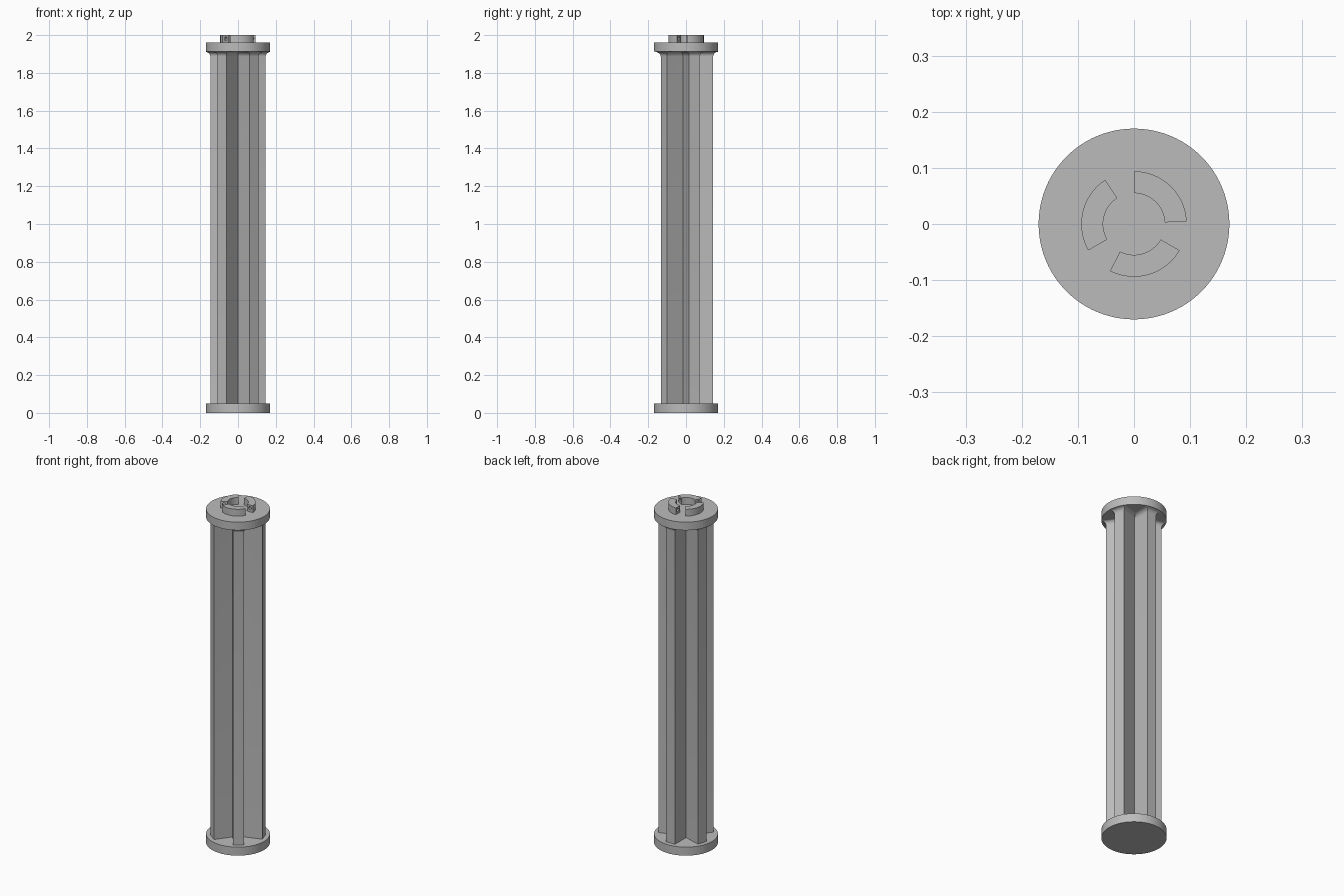
import bpy, bmesh
from math import sin, cos, pi, radians
from mathutils import Vector, Matrix

if "Cube" in bpy.data.objects:
    bpy.data.objects.remove(bpy.data.objects["Cube"])

GREY = (0.5, 0.5, 0.5, 1)
grey = bpy.data.materials.new("plain grey")
grey.use_nodes = True
grey.diffuse_color = GREY
grey.node_tree.nodes["Principled BSDF"].inputs["Base Color"].default_value = GREY

DISC_R = 0.17
FINS, FIN_R, FIN_W = 5, 0.144, 0.029


def finish(name, bm, smooth=True):
    bmesh.ops.recalc_face_normals(bm, faces=bm.faces)
    mesh = bpy.data.meshes.new(name)
    bm.to_mesh(mesh)
    bm.free()
    mesh.materials.append(grey)
    ob = bpy.data.objects.new(name, mesh)
    bpy.context.collection.objects.link(ob)
    bpy.ops.object.select_all(action='DESELECT')
    ob.select_set(True)
    bpy.context.view_layer.objects.active = ob
    if smooth:
        bpy.ops.object.shade_smooth_by_angle(angle=radians(30))
    return ob


def loft(name, rings):
    """Skin a stack of equal closed rings and cap both ends."""
    bm = bmesh.new()
    loops = [[bm.verts.new(p) for p in ring] for ring in rings]
    n = len(loops[0])
    for a, b in zip(loops, loops[1:]):
        for i in range(n):
            j = (i + 1) % n
            bm.faces.new((a[i], a[j], b[j], b[i]))
    bm.faces.new(loops[0])
    bm.faces.new(loops[-1])
    return finish(name, bm)


def disc(name, low, high):
    ring = [(DISC_R * cos(2 * pi * i / 96), DISC_R * sin(2 * pi * i / 96)) for i in range(96)]
    return loft(name, [[(x, y, z) for x, y in ring] for z in (low, high)])


def star(z, grow):
    """Five-finned outline, grown outward and kept inside the disc."""
    points = []
    w, r = FIN_W + grow, FIN_R + grow
    for k in range(FINS):
        a = radians(90) + 2 * pi * k / FINS
        valley = w / sin(pi / FINS)
        for x, y in ((r, -w), (r, 0), (r, w),
                     (valley * cos(pi / FINS), w)):
            p = Matrix.Rotation(a, 2) @ Vector((x, y))
            if p.length > DISC_R - 0.001:
                p *= (DISC_R - 0.001) / p.length
            points.append((p.x, p.y, z))
    return points


# End discs
disc("bottom_disc", 0, 0.05)
disc("top_disc", 1.912, 1.96)

# Finned column with a rounded flare under the top disc
FLARE = 0.025
rings = [star(0.045, 0)]
for i in range(9):
    t = i / 8 * pi / 2
    rings.append(star(1.912 - FLARE + FLARE * sin(t), FLARE * (1 - cos(t))))
rings.append(star(1.92, FLARE))
loft("finned_column", rings)


# Coupling lugs on top, each with a blind hole in both ends
def lug(index):
    start, end = radians(3 + 120 * index), radians(90 + 120 * index)
    steps = [start + (end - start) * i / 24 for i in range(25)]
    outline = [(0.094 * cos(a), 0.094 * sin(a)) for a in steps]
    outline += [(0.055 * cos(a), 0.055 * sin(a)) for a in reversed(steps)]
    ob = loft(f"coupling_lug_{index + 1}", [[(x, y, z) for x, y in outline] for z in (1.955, 2)])
    bm = bmesh.new()
    for a in (start, end):
        place = (Matrix.Translation((0.075 * cos(a), 0.075 * sin(a), 1.981))
                 @ Matrix.Rotation(a, 4, 'Z') @ Matrix.Rotation(pi / 2, 4, 'X'))
        bmesh.ops.create_cone(bm, cap_ends=True, segments=20, radius1=0.009,
                              radius2=0.009, depth=0.03, matrix=place)
    cutter = finish("hole_cutter", bm, False)
    cutter.hide_render = True
    mod = ob.modifiers.new("holes", 'BOOLEAN')
    mod.operation = 'DIFFERENCE'
    mod.solver = 'EXACT'
    mod.object = cutter
    bpy.context.view_layer.objects.active = ob
    bpy.ops.object.modifier_apply(modifier=mod.name)
    bpy.data.objects.remove(cutter)


for k in range(3):
    lug(k)
